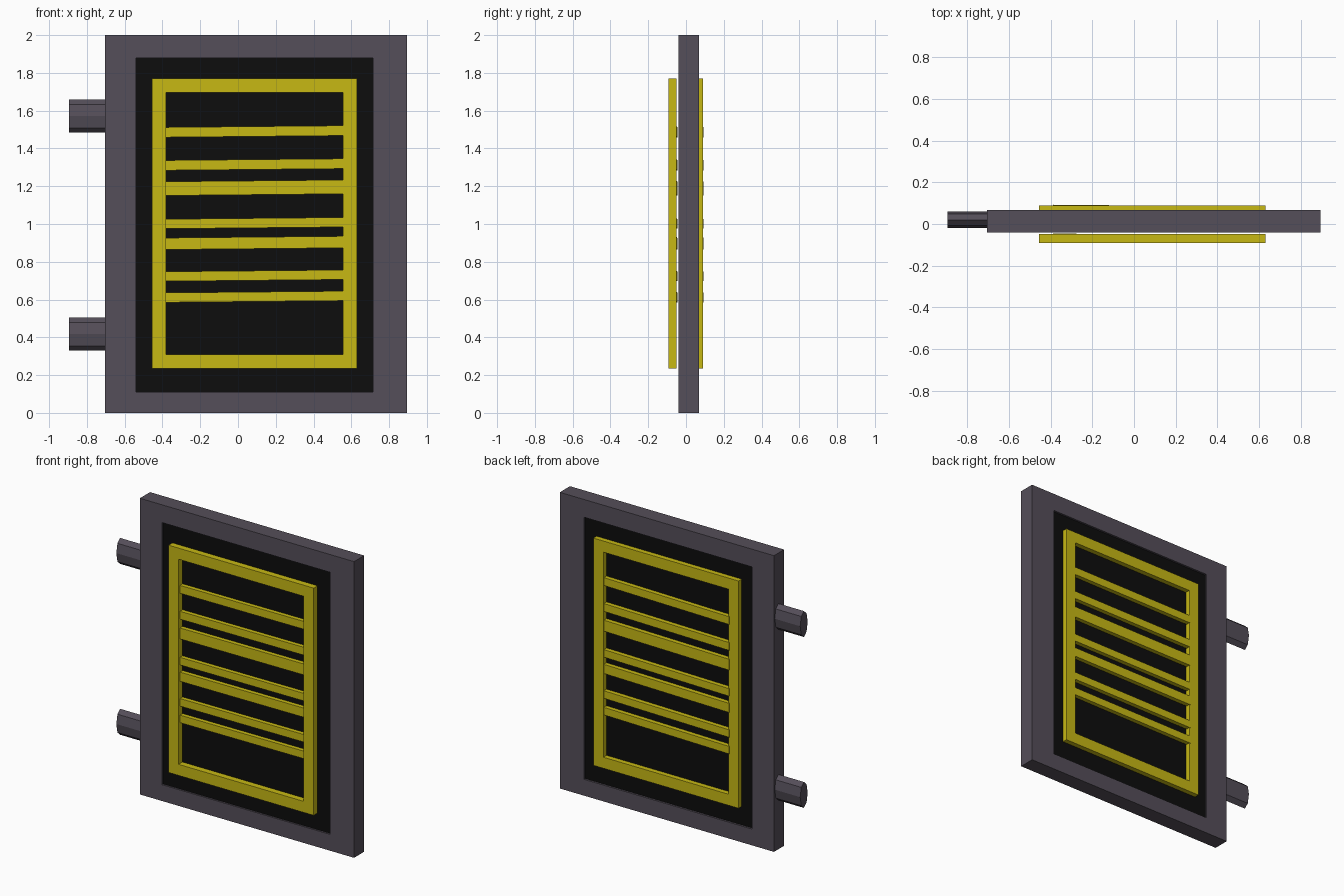
import bpy, bmesh, math
from mathutils import Matrix

if "Cube" in bpy.data.objects:
    bpy.data.objects.remove(bpy.data.objects["Cube"])


def material(name, r, g, b):
    m = bpy.data.materials.new(name)
    m.diffuse_color = (r, g, b, 1)
    m.use_nodes = True
    m.node_tree.nodes["Principled BSDF"].inputs["Base Color"].default_value = m.diffuse_color
    return m


STEEL = material("dark_steel", 0.09, 0.077, 0.10)
BLACK = material("black", 0.004, 0.004, 0.004)
YELLOW = material("yellow", 0.57, 0.48, 0.007)


def finish(name, bm, mat):
    bmesh.ops.recalc_face_normals(bm, faces=bm.faces[:])
    me = bpy.data.meshes.new(name)
    bm.to_mesh(me)
    bm.free()
    me.materials.append(mat)
    ob = bpy.data.objects.new(name, me)
    bpy.context.collection.objects.link(ob)
    return ob


def box(name, size, centre, mat, rot=(0, 0, 0)):
    bm = bmesh.new()
    bmesh.ops.create_cube(bm, size=1, matrix=Matrix.Diagonal((*size, 1)))
    ob = finish(name, bm, mat)
    ob.location = centre
    ob.rotation_euler = rot
    return ob


def ring(name, outer, inner, y0, y1, mat):
    """Rectangular frame; rectangles given as x0, x1, z0, z1."""
    bm = bmesh.new()
    loops = []
    for x0, x1, z0, z1 in (outer, inner):
        for y in (y0, y1):
            loops.append([bm.verts.new((x, y, z)) for x, z in
                          ((x0, z0), (x1, z0), (x1, z1), (x0, z1))])
    of, ob_, inf, inb = loops
    for a, b in ((of, ob_), (ob_, inb), (inb, inf), (inf, of)):
        for i in range(4):
            j = (i + 1) % 4
            bm.faces.new((a[i], a[j], b[j], b[i]))
    return finish(name, bm, mat)


# Door slab: raised border around a recessed black panel
opening = (-0.54, 0.715, 0.11, 1.88)
ring("door_border", (-0.705, 0.895, 0, 2), opening, -0.04, 0.068, STEEL)
box("door_panel", (1.255, 0.083, 1.77), (0.0875, 0.0135, 0.995), BLACK)

# Yellow frame and slightly tilted bars, repeated on both faces
bars = [(1.49, 0.053), (1.315, 0.053), (1.192, 0.074), (1.005, 0.051),
        (0.90, 0.062), (0.727, 0.051), (0.615, 0.051)]
for side, dy in (("front", 0), ("back", 0.138)):
    ring(side + "_frame", (-0.455, 0.63, 0.235, 1.77),
         (-0.38, 0.555, 0.31, 1.695), -0.092 + dy, -0.049 + dy, YELLOW)
    for i, (z, h) in enumerate(bars):
        box(f"{side}_bar_{i + 1}", (0.95, 0.03, h), (0.0875, -0.065 + dy, z),
            YELLOW, (0, -0.0095, -0.009))

# Flattened octagonal hinge pins
for name, z in (("upper_hinge", 1.571), ("lower_hinge", 0.417)):
    bm = bmesh.new()
    bmesh.ops.create_cone(bm, cap_ends=True, segments=8, radius1=1, radius2=1, depth=1,
                          matrix=Matrix.Diagonal((0.22, 0.04, 0.0875, 1))
                          @ Matrix.Rotation(math.pi / 2, 4, 'Y'))
    finish(name, bm, STEEL).location = (-0.785, 0.02, z)
